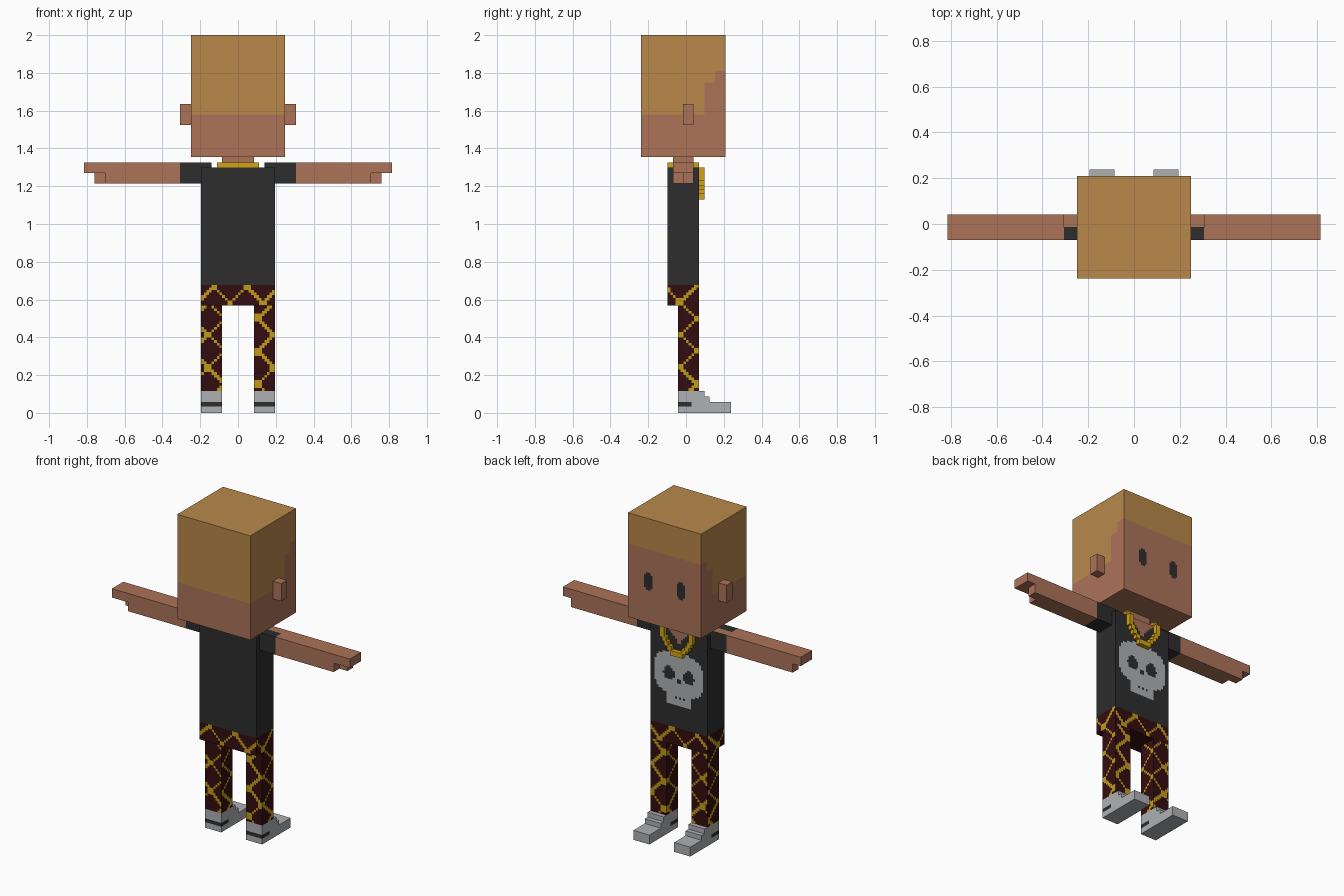
import bpy, bmesh, math
from mathutils import Vector

if "Cube" in bpy.data.objects:
    bpy.data.objects.remove(bpy.data.objects["Cube"])


def srgb(r, g, b):
    f = lambda c: c / 12.92 if c <= 0.04045 else ((c + 0.055) / 1.055) ** 2.4
    return tuple(f(c / 255) for c in (r, g, b)) + (1.0,)


MATS = []
for mat_name, rgb in [("skin", (172, 115, 89)), ("hair_blond", (184, 136, 74)),
                      ("black_cloth", (45, 45, 45)), ("light_grey", (174, 176, 178)),
                      ("gold", (212, 164, 20)), ("dark_maroon", (52, 13, 16)),
                      ("pattern_gold", (192, 155, 26))]:
    m = bpy.data.materials.new(mat_name)
    m.diffuse_color = srgb(*rgb)
    m.use_nodes = True
    m.node_tree.nodes["Principled BSDF"].inputs["Base Color"].default_value = m.diffuse_color
    MATS.append(m)
SKIN, HAIR, BLACK, GREY, GOLD, MAROON, PATTERN = range(7)


def steps(a, b, size=0.0139):
    """Evenly spaced cut planes of about one pixel."""
    n = max(1, round((b - a) / size))
    return [a + (b - a) * i / n for i in range(n + 1)]


def block(name, xs, ys, zs, rule):
    """Box cut at the given planes; rule is a colour or a function of face centre and normal."""
    cuts = [sorted(xs), sorted(ys), sorted(zs)]
    bm = bmesh.new()
    for axis in range(3):
        u, v = (axis + 1) % 3, (axis + 2) % 3
        for side in (0, -1):
            nrm = Vector((0, 0, 0))
            nrm[axis] = 1 if side else -1
            for u0, u1 in zip(cuts[u], cuts[u][1:]):
                for v0, v1 in zip(cuts[v], cuts[v][1:]):
                    pts = []
                    for pu, pv in ((u0, v0), (u1, v0), (u1, v1), (u0, v1)):
                        p = Vector((0, 0, 0))
                        p[axis], p[u], p[v] = cuts[axis][side], pu, pv
                        pts.append(p)
                    if not side:
                        pts.reverse()
                    f = bm.faces.new([bm.verts.new(p) for p in pts])
                    c = sum(pts, Vector()) / 4
                    f.material_index = rule(c, nrm) if callable(rule) else rule
    bmesh.ops.remove_doubles(bm, verts=bm.verts, dist=1e-5)
    used = sorted({f.material_index for f in bm.faces})
    for f in bm.faces:
        f.material_index = used.index(f.material_index)
    me = bpy.data.meshes.new(name)
    bm.to_mesh(me)
    bm.free()
    for i in used:
        me.materials.append(MATS[i])
    ob = bpy.data.objects.new(name, me)
    bpy.context.collection.objects.link(ob)
    return ob


# Head with stepped hairline and eyes
def head_rule(c, n):
    ax = abs(c.x)
    if n.y > 0.5 and 0.084 < ax < 0.139 and 1.556 < c.z < 1.665:
        if 0.097 < ax < 0.126 or 1.57 < c.z < 1.651:
            return BLACK
    if c.z > 1.81 or (c.z > 1.75 and c.y < 0.153) or (c.z > 1.58 and c.y < 0.097):
        return HAIR
    return SKIN


eye_x = [0.084, 0.097, 0.126, 0.139]
block("head", [-0.25, 0.25] + eye_x + [-x for x in eye_x], [-0.237, 0.097, 0.153, 0.21],
      [1.355, 1.556, 1.57, 1.58, 1.651, 1.665, 1.75, 1.81, 2.0], head_rule)
block("neck", [-0.084, 0.084], [-0.07, 0.041], [1.29, 1.36], SKIN)


# Shirt with open neck and a painted skull on the chest
def shirt_rule(c, n):
    if n.y < 0.5:
        return BLACK
    x, z = abs(c.x), c.z
    if z > 1.2 + 1.1 * x:
        return SKIN
    if ((x - 0.067) / 0.038) ** 2 + ((z - 1.005) / 0.042) ** 2 < 1:
        return BLACK
    if x < 0.016 and 0.95 < z < 0.977:
        return BLACK
    if x < 0.045 and 0.86 < z < 0.876 and int((c.x + 1) / 0.0139) % 2:
        return BLACK
    if (x / 0.17) ** 3 + (abs(z - 1.01) / 0.132) ** 3 < 1 or (x < 0.087 and 0.81 < z < 0.91):
        return GREY
    return BLACK


block("shirt", steps(-0.195, 0.195), [-0.097, 0.07], steps(0.678, 1.298), shirt_rule)


# Trousers with a diamond lattice
def lattice(u, v):
    p = 0.174
    near = lambda t: abs((t / p + 0.5) % 1 - 0.5) * p
    a, b = near(u + v), near(u - v)
    return PATTERN if min(a, b) < 0.0105 or max(a, b) < 0.021 else MAROON


def hip_rule(c, n):
    if abs(n.z) > 0.5:
        return MAROON
    if abs(n.x) > 0.5:
        return lattice(c.y + 0.03, c.z - 0.413)
    return lattice(c.x + 0.128, c.z - 0.668)


def leg_rule(c, n):
    if abs(n.x) > 0.5:
        return lattice(c.y + 0.03, c.z - 0.413)
    return lattice(c.x + 0.157, c.z - 0.413)


block("trouser_hips", steps(-0.195, 0.195), steps(-0.097, 0.07), steps(0.568, 0.678), hip_rule)


def sleeve_rule(c, n):
    return SKIN if n.z > 0.5 and c.y > -0.012 and abs(c.x) > 0.195 else BLACK


def heel_rule(c, n):
    stripe = 0.035 < c.z < 0.058 and (n.y < -0.5 or (abs(n.x) > 0.5 and c.y < 0.03))
    return BLACK if stripe else GREY


for s, side in ((1, "right"), (-1, "left")):
    def part(name, xs, ys, zs, rule):
        block(f"{side}_{name}", [s * x for x in xs], ys, zs, rule)

    # Ears
    part("ear", [0.25, 0.307], [-0.015, 0.041], [1.525, 1.635], SKIN)

    # Sleeves, arms and hands
    part("sleeve", [0.139, 0.195, 0.306], [-0.07, -0.012, 0.041], [1.215, 1.325], sleeve_rule)
    part("arm", [0.306, 0.705], [-0.07, 0.041], [1.215, 1.325], SKIN)
    part("fingers", [0.705, 0.815], [-0.07, 0.041], [1.27, 1.325], SKIN)
    part("thumb", [0.705, 0.76], [-0.015, 0.041], [1.215, 1.27], SKIN)

    # Legs
    part("leg", steps(0.085, 0.195), steps(-0.042, 0.07), steps(0.117, 0.568), leg_rule)

    # Shoes with stepped insteps
    part("shoe_heel", [0.085, 0.195], [-0.042, 0.03, 0.07], [0, 0.035, 0.058, 0.117], heel_rule)
    part("shoe_upper_step", [0.085, 0.195], [0.07, 0.097], [0.058, 0.117], GREY)
    part("shoe_lower_step", [0.085, 0.195], [0.097, 0.125], [0.058, 0.087], GREY)
    part("shoe_toe", [0.085, 0.195], [0.07, 0.237], [0, 0.058], GREY)

    # Necklace over the shoulder and down the chest
    part("necklace_shoulder", [0.084, 0.112], [-0.097, 0.07], [1.298, 1.325], GOLD)
    for i, (x, z0, z1) in enumerate([(0.084, 1.229, 1.298), (0.070, 1.205, 1.235),
                                     (0.056, 1.18, 1.21), (0.035, 1.158, 1.186)]):
        part(f"necklace_link_{i}", [x, x + 0.028], [0.07, 0.097], [z0, z1], GOLD)

block("necklace_back", [-0.084, 0.084], [-0.097, -0.07], [1.298, 1.325], GOLD)
block("necklace_bottom", [-0.042, 0.042], [0.07, 0.097], [1.13, 1.16], GOLD)
